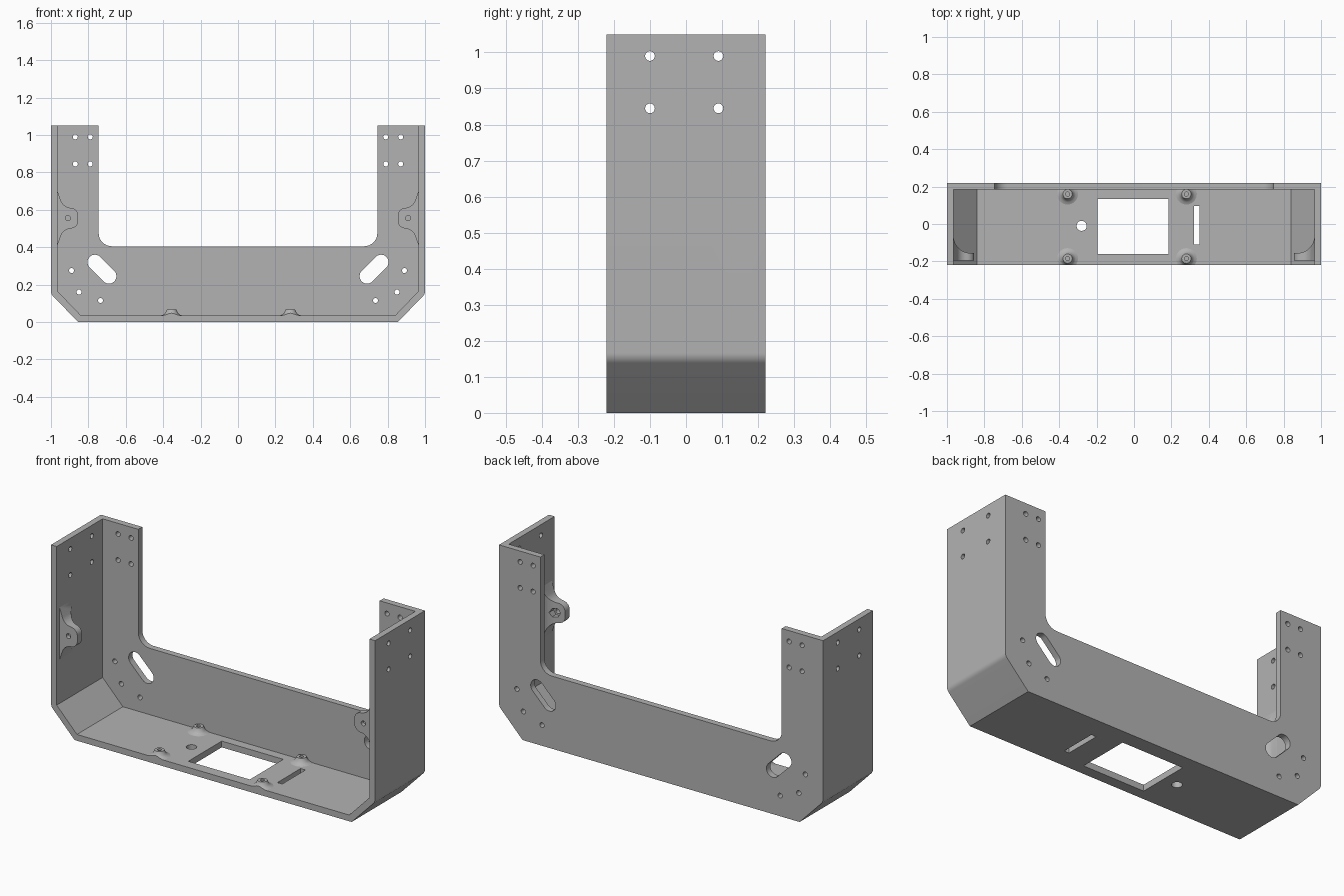
import bpy, bmesh, math
from mathutils import Vector, Matrix

cube = bpy.data.objects.get("Cube")
if cube:
    bpy.data.objects.remove(cube)

W, D, H, T = 1.0, 0.22, 1.05, 0.035   # half width, half depth, height, wall

grey = bpy.data.materials.new("plain grey")
grey.use_nodes = True
colour = (0.45, 0.45, 0.45, 1)
grey.diffuse_color = colour
grey.node_tree.nodes["Principled BSDF"].inputs["Base Color"].default_value = colour


def finish(name, bm):
    bmesh.ops.recalc_face_normals(bm, faces=bm.faces)
    mesh = bpy.data.meshes.new(name)
    bm.to_mesh(mesh)
    bm.free()
    mesh.materials.append(grey)
    obj = bpy.data.objects.new(name, mesh)
    bpy.context.collection.objects.link(obj)
    return obj


def rounded(points, steps=8):
    """Closed outline; points given as (u, v, radius) get a filleted corner."""
    out = []
    for i, p in enumerate(points):
        c = Vector(p[:2])
        if len(p) < 3:
            out.append(c)
            continue
        a = (Vector(points[i - 1][:2]) - c).normalized()
        b = (Vector(points[(i + 1) % len(points)][:2]) - c).normalized()
        half = a.angle(b) / 2
        centre = c + (a + b).normalized() * p[2] / math.sin(half)
        start = c + a * p[2] / math.tan(half) - centre
        end = c + b * p[2] / math.tan(half) - centre
        turn = math.atan2(start.x * end.y - start.y * end.x, start.dot(end))
        out += [centre + Matrix.Rotation(turn * k / steps, 2) @ start
                for k in range(steps + 1)]
    return out


def circle(u, v, r, n=20):
    return [(u + r * math.cos(math.tau * k / n), v + r * math.sin(math.tau * k / n))
            for k in range(n)]


def prism(name, outline, axis, low, high):
    """Extrude a flat outline along the given axis."""
    place = {"x": lambda u, v, w: (w, u, v),
             "y": lambda u, v, w: (u, w, v),
             "z": lambda u, v, w: (u, v, w)}[axis]
    bm = bmesh.new()
    face = bm.faces.new([bm.verts.new(place(p[0], p[1], low)) for p in outline])
    ext = bmesh.ops.extrude_face_region(bm, geom=[face])
    moved = [g for g in ext["geom"] if isinstance(g, bmesh.types.BMVert)]
    bmesh.ops.translate(bm, verts=moved, vec=place(0, 0, high - low))
    return finish(name, bm)


def boolean(obj, tool, mode="DIFFERENCE"):
    mod = obj.modifiers.new(mode, "BOOLEAN")
    mod.operation, mod.object, mod.solver = mode, tool, "EXACT"
    bpy.context.view_layer.objects.active = obj
    bpy.ops.object.modifier_apply(modifier=mod.name)
    bpy.data.objects.remove(tool)


def smooth(obj):
    bpy.ops.object.select_all(action="DESELECT")
    obj.select_set(True)
    bpy.context.view_layer.objects.active = obj
    bpy.ops.object.shade_smooth_by_angle(angle=math.radians(30))


def mirrored(half):
    return half + [(-p[0], *p[1:]) for p in reversed(half)]


# Frame: U-shaped block hollowed out from the front and the top
frame = prism("frame", rounded(mirrored([
    (0.855, 0), (W, 0.15, 0.04), (W, H), (0.745, H), (0.745, 0.405, 0.07)])),
    "y", -D, D)
cavity = mirrored([(0.84, T), (W - T, 0.165), (W - T, H + 0.2)])
boolean(frame, prism("cavity_cutter", cavity, "y", -D - 0.1, D - T))

# Back plate holes and slanted slots
for s in (-1, 1):
    for x, z in [(0.89, 0.275), (0.85, 0.16), (0.735, 0.115),
                 (0.87, 0.99), (0.79, 0.99), (0.87, 0.845), (0.79, 0.845)]:
        boolean(frame, prism("hole_cutter", circle(s * x, z, 0.0135), "y", 0.17, 0.3))
    slot = []
    for k in range(26):
        a = math.radians(-45 + 180 * (k % 13) / 12 + 180 * (k // 13))
        cx, cz = (0.69, 0.245) if k >= 13 else (0.765, 0.32)
        # the slot runs along the diagonal, with a half circle at each end
        a += math.pi / 2
        cx, cz = (0.765, 0.32) if k >= 13 else (0.69, 0.245)
        a -= math.pi / 2
        slot.append((cx, cz, a))
    ends = [((0.765, 0.32), -45), ((0.69, 0.245), 135)]
    slot = [(s * (c[0] + 0.04 * math.cos(math.radians(a + 15 * k))),
             c[1] + 0.04 * math.sin(math.radians(a + 15 * k)))
            for c, a in ends for k in range(13)]
    boolean(frame, prism("slot_cutter", slot, "y", 0.17, 0.3))

# Side wall holes
for y in (-0.1, 0.09):
    for z in (0.845, 0.99):
        boolean(frame, prism("hole_cutter", circle(y, z, 0.0135), "x", -1.1, 1.1))

# Floor openings
for x0, x1, y0, y1 in [(-0.195, 0.185, -0.16, 0.135), (0.32, 0.35, -0.11, 0.095)]:
    boolean(frame, prism("window_cutter", [(x0, y0), (x1, y0), (x1, y1), (x0, y1)],
                         "z", -0.1, 0.1))
boolean(frame, prism("hole_cutter", circle(-0.28, -0.01, 0.027), "z", -0.1, 0.1))
smooth(frame)

# Mounting ears on the side walls, flared at the root, with hex nut pockets
for s, side in ((1, "left"), (-1, "right")):
    front = rounded([(0.98, 0.70), (0.965, 0.70), (0.935, 0.615, 0.06),
                     (0.855, 0.605, 0.04), (0.855, 0.505, 0.04),
                     (0.935, 0.495, 0.06), (0.965, 0.41), (0.98, 0.41)])
    plan = rounded([(0.98, -0.195), (0.855, -0.195), (0.855, -0.155),
                    (0.95, -0.155, 0.09), (0.965, -0.07), (0.98, -0.07)])
    ear = prism(side + "_ear", [(s * u, v) for u, v in front], "y", -0.3, 0)
    boolean(ear, prism("ear_trim", [(s * u, v) for u, v in plan], "z", 0.3, 0.8),
            "INTERSECT")
    boolean(ear, prism("hole_cutter", circle(s * 0.91, 0.555, 0.0135), "y", -0.3, 0))
    boolean(ear, prism("nut_cutter", circle(s * 0.91, 0.555, 0.027, 6), "y", -0.172, 0))
    smooth(ear)

# Standoffs with a flared foot and a blind screw hole
profile = [(0, 0.04), (0.011, 0.04), (0.011, 0.067), (0.025, 0.067), (0.028, 0.06),
           (0.034, 0.048), (0.043, 0.04), (0.056, 0.035), (0.056, 0.02), (0, 0.02)]
for x, col in ((0.28, "left"), (-0.355, "right")):
    for y, row in ((-0.185, "front"), (0.16, "back")):
        bm = bmesh.new()
        vs = [bm.verts.new((r, 0, z)) for r, z in profile]
        es = [bm.edges.new(pair) for pair in zip(vs, vs[1:])]
        bmesh.ops.spin(bm, geom=vs + es, cent=(0, 0, 0), axis=(0, 0, 1),
                       angle=math.tau, steps=28)
        bmesh.ops.remove_doubles(bm, verts=bm.verts, dist=0.0001)
        bmesh.ops.translate(bm, verts=bm.verts, vec=(x, y, 0))
        # trim the foot flush with the front edge of the floor
        cut = bmesh.ops.bisect_plane(
            bm, geom=bm.verts[:] + bm.edges[:] + bm.faces[:],
            plane_co=(0, -D, 0), plane_no=(0, -1, 0), clear_outer=True)
        rim = [g for g in cut["geom_cut"] if isinstance(g, bmesh.types.BMEdge)]
        if rim:
            bmesh.ops.holes_fill(bm, edges=rim)
        smooth(finish(f"{row}_{col}_standoff", bm))
